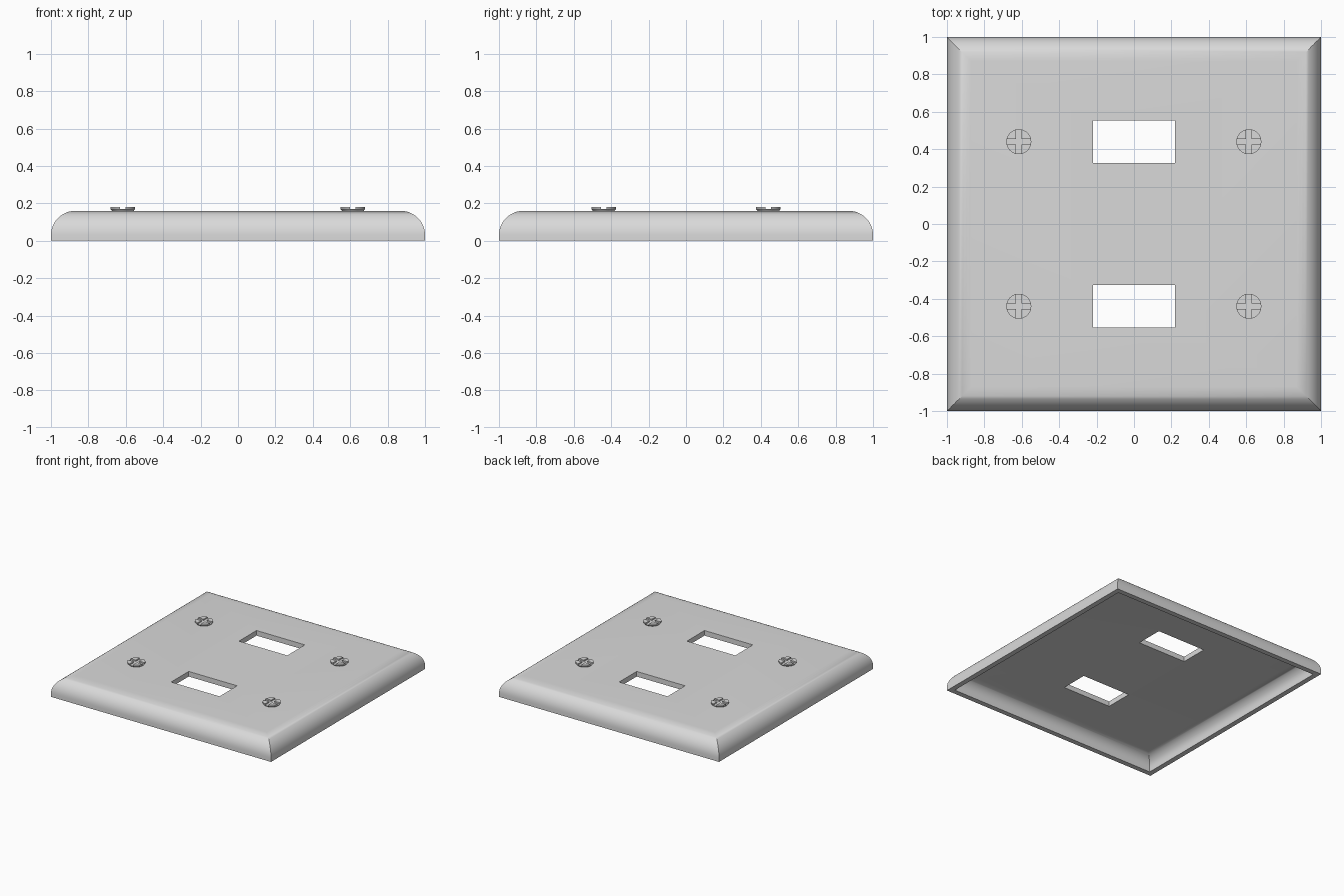
import bpy, bmesh, math

cube = bpy.data.objects.get("Cube")
if cube:
    bpy.data.objects.remove(cube, do_unlink=True)

grey = bpy.data.materials.new("light grey")
grey.use_nodes = True
grey.diffuse_color = (0.7, 0.7, 0.7, 1)
grey.node_tree.nodes["Principled BSDF"].inputs["Base Color"].default_value = (0.7, 0.7, 0.7, 1)

TOP, THICKNESS, BEND = 0.16, 0.042, 0.13
HOLE_X, HOLE_Y, ROW = 0.22, 0.114, 0.44


def smooth(obj):
    bpy.ops.object.select_all(action="DESELECT")
    obj.select_set(True)
    bpy.context.view_layer.objects.active = obj
    bpy.ops.object.shade_smooth_by_angle(angle=math.radians(35))


def finish(name, bm):
    bmesh.ops.recalc_face_normals(bm, faces=bm.faces)
    mesh = bpy.data.meshes.new(name)
    bm.to_mesh(mesh)
    bm.free()
    mesh.materials.append(grey)
    obj = bpy.data.objects.new(name, mesh)
    bpy.context.collection.objects.link(obj)
    return obj


def box(name, location, size):
    bm = bmesh.new()
    bmesh.ops.create_cube(bm, size=1)
    bmesh.ops.scale(bm, vec=size, verts=bm.verts)
    bmesh.ops.translate(bm, vec=location, verts=bm.verts)
    return finish(name, bm)


def cut(obj, cutters):
    for cutter in cutters:
        mod = obj.modifiers.new("cut", "BOOLEAN")
        mod.operation = "DIFFERENCE"
        mod.solver = "EXACT"
        mod.object = cutter
    bpy.context.view_layer.update()
    result = bpy.data.meshes.new_from_object(
        obj.evaluated_get(bpy.context.evaluated_depsgraph_get()))
    obj.modifiers.clear()
    obj.data = result
    for cutter in cutters:
        bpy.data.objects.remove(cutter, do_unlink=True)
    smooth(obj)


def shell(inset):
    """Half width and height along the wall, from the foot up to the flat."""
    radius = BEND - inset
    angles = [math.pi / 2 * i / 12 for i in range(13)]
    return [(1 - inset, 0)] + [(1 - BEND + radius * math.cos(a),
                                TOP - BEND + radius * math.sin(a)) for a in angles]


# Hollow plate of even thickness: square rings with mitred corners
profile = shell(0)[::-1] + shell(THICKNESS)
bm = bmesh.new()
rings = [[bm.verts.new((sx * w, sy * w, z))
          for sx, sy in ((-1, -1), (1, -1), (1, 1), (-1, 1))] for w, z in profile]
for low, high in zip(rings, rings[1:]):
    for i in range(4):
        j = (i + 1) % 4
        bm.faces.new((low[i], low[j], high[j], high[i]))
bm.faces.new(rings[0])
bm.faces.new(rings[-1])
plate = finish("wall_plate", bm)

# Two rectangular openings
cut(plate, [box("opening_cutter", (0, y, TOP), (2 * HOLE_X, 2 * HOLE_Y, 0.3))
            for y in (-ROW, ROW)])


# Screws: slightly tapered heads with a cross slot
def screw(name, x, y):
    bm = bmesh.new()
    previous = None
    for radius, z in ((0.054, 0.155), (0.067, 0.17), (0.067, 0.181)):
        ring = [bm.verts.new((x + radius * math.cos(math.tau * i / 32),
                              y + radius * math.sin(math.tau * i / 32), z))
                for i in range(32)]
        if previous:
            for i in range(32):
                j = (i + 1) % 32
                bm.faces.new((previous[i], previous[j], ring[j], ring[i]))
        else:
            bm.faces.new(ring)
        previous = ring
    bm.faces.new(previous)
    head = finish(name, bm)
    cut(head, [box("slot_cutter", (x, y, 0.2), (0.3, 0.03, 0.06)),
               box("slot_cutter", (x, y, 0.2), (0.03, 0.3, 0.06))])


for side, x in (("left", 0.614), ("right", -0.616)):
    for end, y in (("front", -0.44), ("back", 0.44)):
        screw(f"screw_{end}_{side}", x, y)
